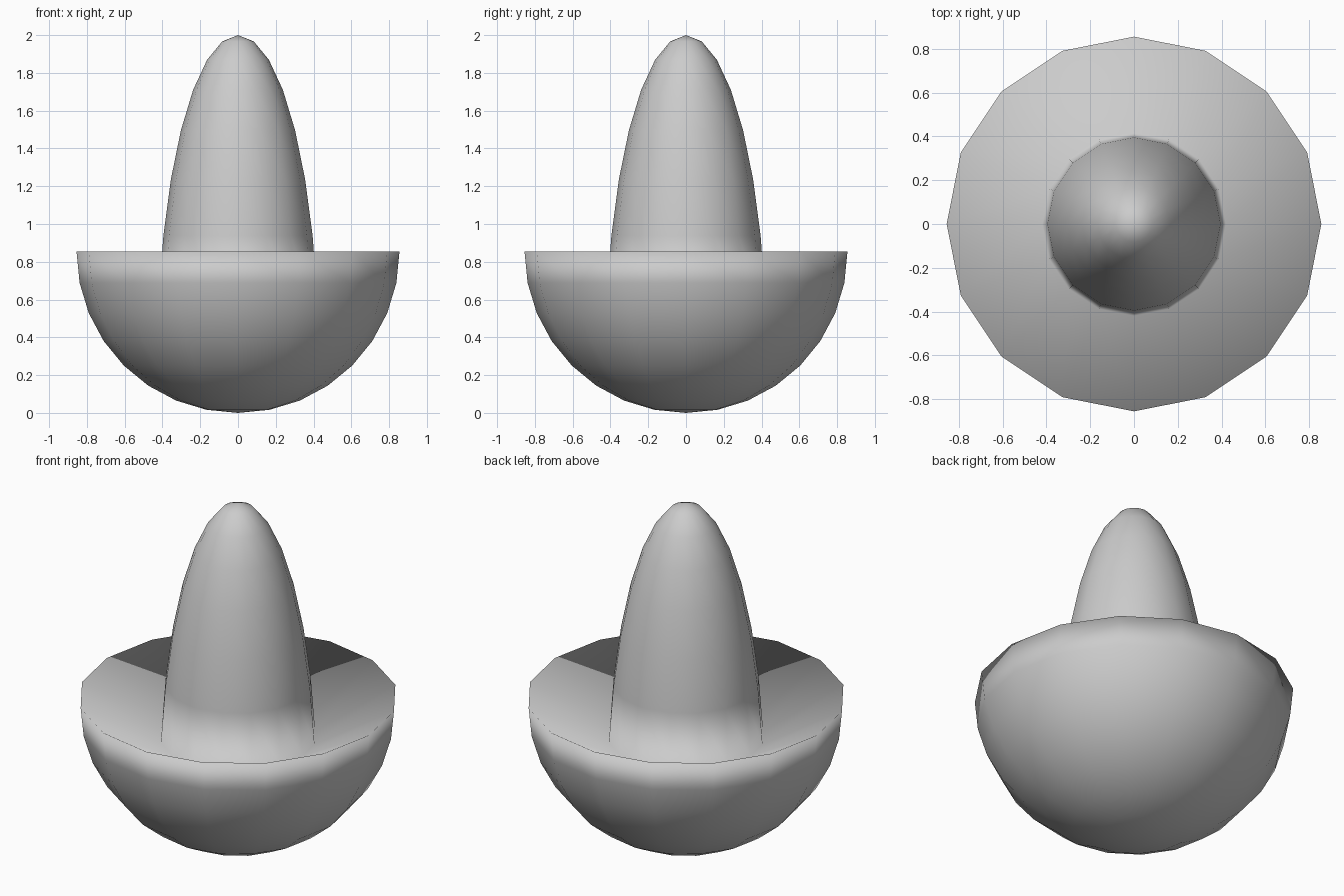
import bpy
import bmesh

if "Cube" in bpy.data.objects:
    bpy.data.objects.remove(bpy.data.objects["Cube"])

R = 0.855            # bowl radius
TAPER = 0.5          # width scale of the upper half
STRETCH = 1.72       # height of the upper half before it sinks into the bowl

# One sphere: lower half stays a bowl, upper half becomes a tall dome sunk into it
bm = bmesh.new()
bmesh.ops.create_uvsphere(bm, u_segments=16, v_segments=16, radius=R)
for v in bm.verts:
    if v.co.z > 0.01:
        v.co.x *= TAPER
        v.co.y *= TAPER
        v.co.z = 2.0 - STRETCH * (1 - v.co.z / R)
    else:
        v.co.z += R
for f in bm.faces:
    f.smooth = True

mesh = bpy.data.meshes.new("domed_bowl")
bm.to_mesh(mesh)
bm.free()
bowl = bpy.data.objects.new("domed_bowl", mesh)
bpy.context.collection.objects.link(bowl)
